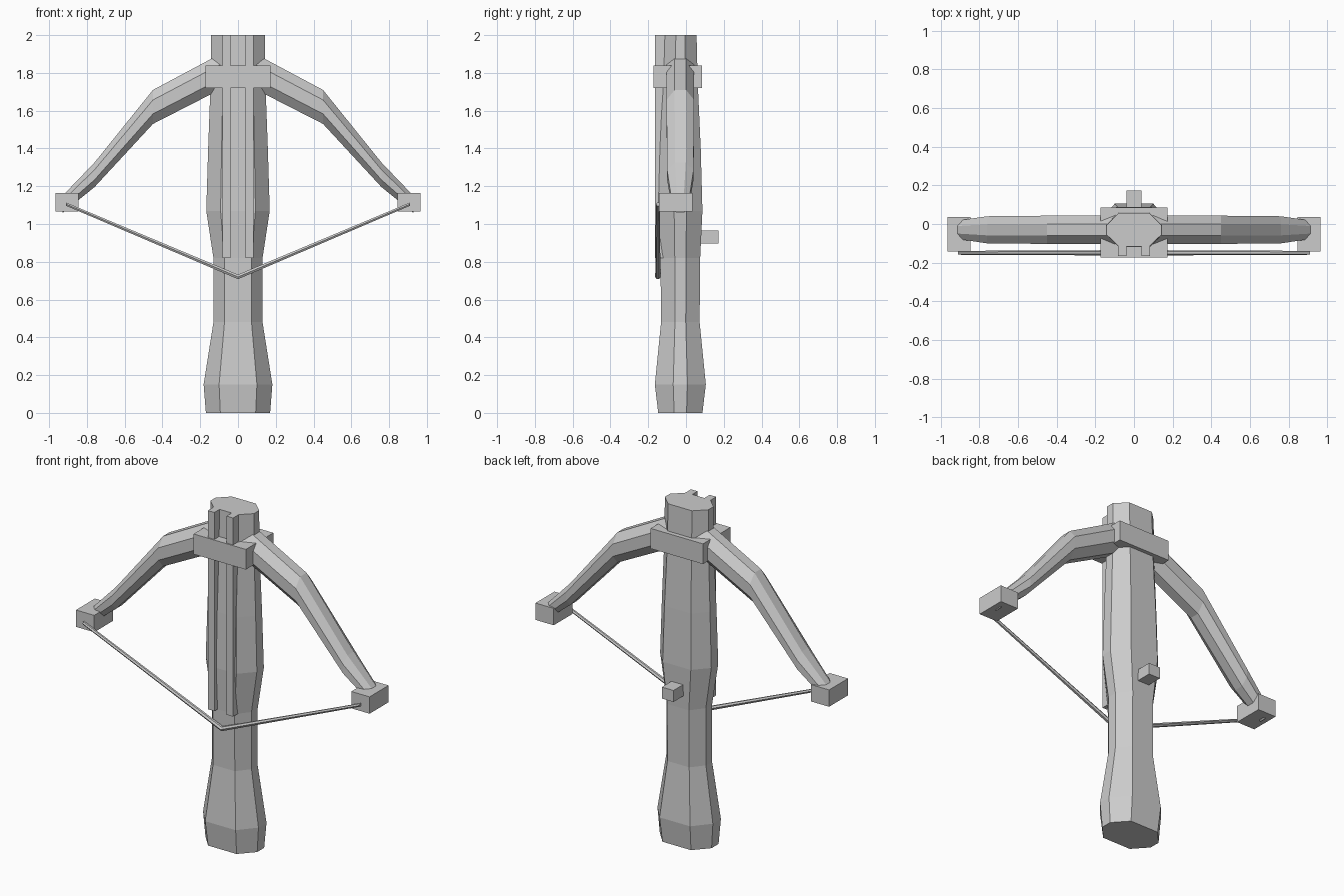
import bpy, bmesh, math
from mathutils import Vector

if "Cube" in bpy.data.objects:
    bpy.data.objects.remove(bpy.data.objects["Cube"])

grey = bpy.data.materials.new("plain_grey")
grey.diffuse_color = (0.6, 0.6, 0.6, 1)
grey.use_nodes = True
grey.node_tree.nodes["Principled BSDF"].inputs["Base Color"].default_value = grey.diffuse_color


def finish(bm, name):
    bmesh.ops.recalc_face_normals(bm, faces=bm.faces)
    mesh = bpy.data.meshes.new(name)
    bm.to_mesh(mesh)
    bm.free()
    mesh.materials.append(grey)
    obj = bpy.data.objects.new(name, mesh)
    bpy.context.collection.objects.link(obj)
    return obj


def loft(name, rings):
    """Skin a list of equal-length point rings and cap both ends."""
    bm = bmesh.new()
    loops = [[bm.verts.new(p) for p in ring] for ring in rings]
    n = len(loops[0])
    for a, b in zip(loops, loops[1:]):
        for i in range(n):
            j = (i + 1) % n
            bm.faces.new((a[i], a[j], b[j], b[i]))
    bm.faces.new(loops[0])
    bm.faces.new(loops[-1])
    return finish(bm, name)


def box(name, x0, x1, y0, y1, z0, z1):
    loft(name, [[(x0, y0, z), (x1, y0, z), (x1, y1, z), (x0, y1, z)] for z in (z0, z1)])


def octagon(a, b, fa, fb):
    """Chamfered rectangle: half sizes a, b; flat-side fractions fa, fb."""
    return [(a * fa, -b), (a, -b * fb), (a, b * fb), (a * fa, b),
            (-a * fa, b), (-a, b * fb), (-a, -b * fb), (-a * fa, -b)]


CY = -0.03  # depth of the stock's centre line

# Stock: octagonal column with flared grip and fore-end (z, half width, half depth)
stock = [(0, 0.17, 0.117), (0.15, 0.182, 0.135), (0.48, 0.13, 0.102), (0.82, 0.13, 0.105),
         (1.07, 0.168, 0.117), (1.4, 0.158, 0.108), (1.75, 0.145, 0.092), (2.0, 0.143, 0.086)]
loft("stock", [[(x, y + CY, z) for x, y in octagon(w, d, 0.55, 0.28)] for z, w, d in stock])

# Bow: one octagonal limb right across (x, centre z, half depth, half height)
half = [(0.45, 1.62, 0.073, 0.09), (0.76, 1.26, 0.07, 0.065), (0.93, 1.103, 0.045, 0.045)]
stations = [(-x, z, d, h) for x, z, d, h in reversed(half)] + [(0, 1.855, 0.073, 0.095)] + half
loft("bow", [[(x, y + CY, z + v) for y, v in octagon(d, h, 0.41, 0.41)] for x, z, d, h in stations])

# Clamp holding the bow to the stock
box("bow_clamp", -0.172, 0.172, -0.172, 0.086, 1.72, 1.84)

# Paired guide rails and bow tip blocks
for s, side in ((-1, "left"), (1, "right")):
    x0, x1 = sorted((s * 0.04, s * 0.083))
    box("rail_" + side, x0, x1, -0.165, -0.112, 0.82, 2.0)
    x0, x1 = sorted((s * 0.845, s * 0.965))
    box("tip_block_" + side, x0, x1, -0.143, 0.035, 1.065, 1.165)

# Drawn string: six-sided, thicker at the middle
string = [(-0.91, 1.105, 0.010), (0, 0.72, 0.014), (0.91, 1.105, 0.010)]
loft("string", [[(x, -0.149 + r * math.cos(k * math.pi / 3), z + r * math.sin(k * math.pi / 3))
                 for k in range(6)] for x, z, r in string])

# Trigger at the back
box("trigger", -0.038, 0.038, 0.05, 0.172, 0.898, 0.966)
